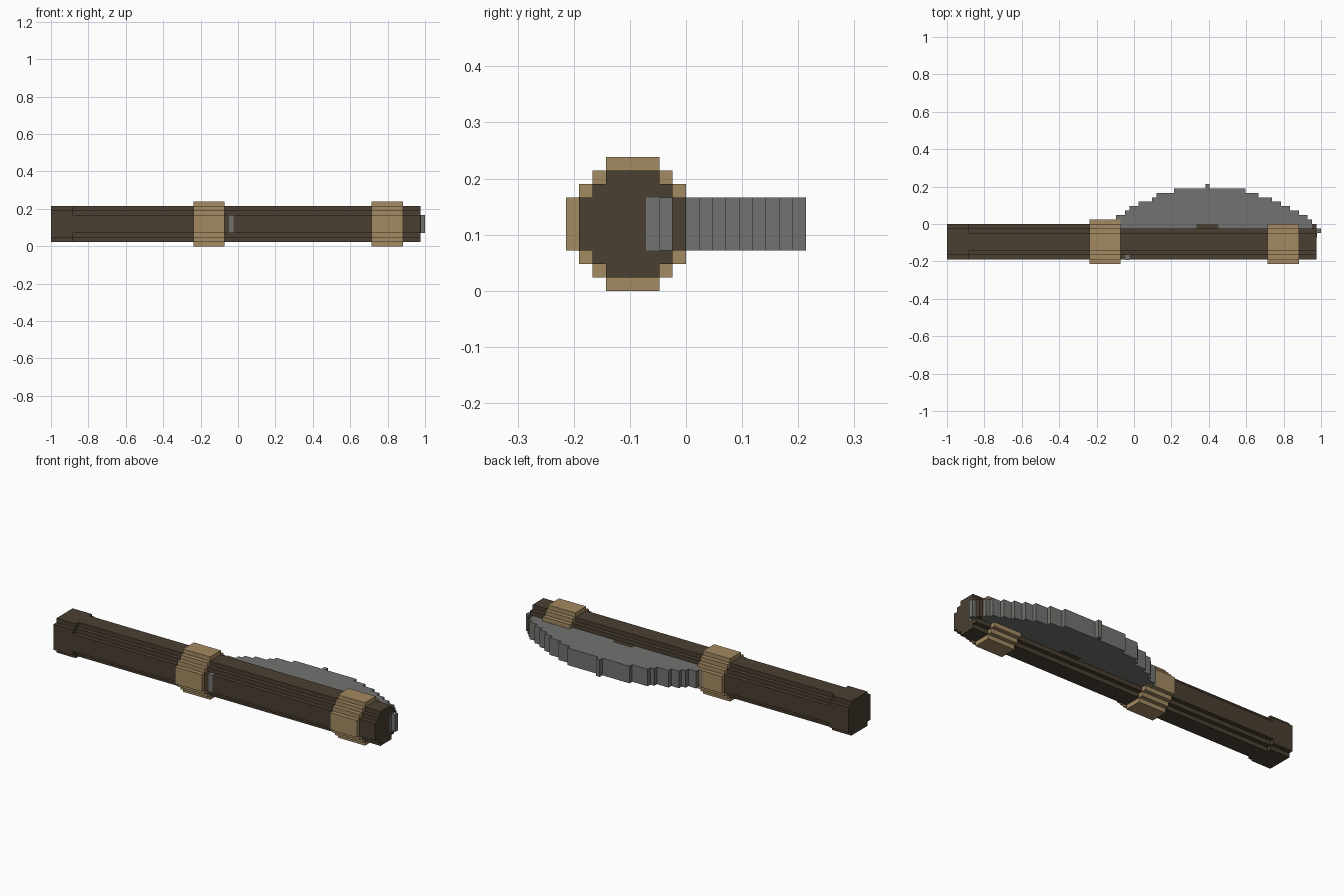
import bpy, bmesh
from mathutils import Vector

if "Cube" in bpy.data.objects:
    bpy.data.objects.remove(bpy.data.objects["Cube"])

UNIT = 1 / 42                      # size of one block
ORIGIN = Vector((-42, -9, 0))      # corner of the block grid


def material(name, rgb):
    mat = bpy.data.materials.new(name)
    mat.use_nodes = True
    color = (*rgb, 1)
    mat.diffuse_color = color
    bsdf = next(n for n in mat.node_tree.nodes if n.type == 'BSDF_PRINCIPLED')
    bsdf.inputs["Base Color"].default_value = color
    return mat


brown = material("dark_brown_wood", (0.069, 0.050, 0.032))
tan = material("tan_binding", (0.371, 0.254, 0.122))
grey = material("grey_metal", (0.171, 0.171, 0.162))


def stepped_prism(name, mat, axis, start, end, first, rows):
    """Stack rows of (height, low, high) into a stepped outline and extrude it."""
    left, right, level = [], [], first
    for height, low, high in rows:
        left += [(low, level), (low, level + height)]
        right += [(high, level), (high, level + height)]
        level += height
    outline = []
    for p in left + right[::-1]:
        if not outline or p != outline[-1]:
            outline.append(p)

    def place(a, b, t):
        return (Vector((t, a, b) if axis == 'X' else (a, b, t)) + ORIGIN) * UNIT

    bm = bmesh.new()
    face = bm.faces.new([bm.verts.new(place(a, b, start)) for a, b in outline])
    out = bmesh.ops.extrude_face_region(bm, geom=[face])
    shift = place(0, 0, end) - place(0, 0, start)
    bmesh.ops.translate(bm, vec=shift,
                        verts=[g for g in out["geom"] if isinstance(g, bmesh.types.BMVert)])
    bmesh.ops.recalc_face_normals(bm, faces=bm.faces)
    mesh = bpy.data.meshes.new(name)
    bm.to_mesh(mesh)
    bm.free()
    mesh.materials.append(mat)
    obj = bpy.data.objects.new(name, mesh)
    bpy.context.collection.objects.link(obj)
    return obj


def round_rows(back):
    """Eight-block round section whose middle row reaches to the given back."""
    return [(1, 3, 7), (1, 2, 8), (4, 1, back), (1, 2, 8), (1, 3, 7)]


def binding_rows(back):
    """Ten-block round section for the bindings."""
    steps = [(1, 3, 7), (1, 2, 8), (1, 1, 9)]
    return steps + [(4, 0, back)] + steps[::-1]


# Handle: square butt, round grip, and front half slotted for the blade
stepped_prism("handle_butt", brown, 'X', 0, 5, 1, [(1, 2, 8), (6, 1, 9), (1, 2, 8)])
stepped_prism("handle_grip", brown, 'X', 5, 38, 1, round_rows(9))
stepped_prism("handle_slotted", brown, 'X', 38, 83, 1, round_rows(8))
stepped_prism("slot_end", brown, 'X', 82, 83, 3, [(4, 8, 9)])
stepped_prism("slot_block", brown, 'Z', 2.95, 7.05, 8, [(1, 56, 61)])

# Bindings around the handle
stepped_prism("rear_binding", tan, 'X', 32, 39, 0, binding_rows(10))
stepped_prism("front_binding", tan, 'X', 72, 79, 0, binding_rows(9))

# Curved stepped blade, with its point beyond the handle end
blade_spans = [(80, 83.05), (42, 84), (38, 82), (37, 82), (38, 81), (40, 79), (41, 77),
               (43, 75), (46, 73), (47, 70), (51, 67), (58, 59)]
stepped_prism("blade", grey, 'Z', 3, 7, 6, [(1, a, b) for a, b in blade_spans])

# Pivot pin at the front of the handle
stepped_prism("pivot_pin", grey, 'Z', 2.97, 7.03, 0.95, [(1.05, 40, 41)])
